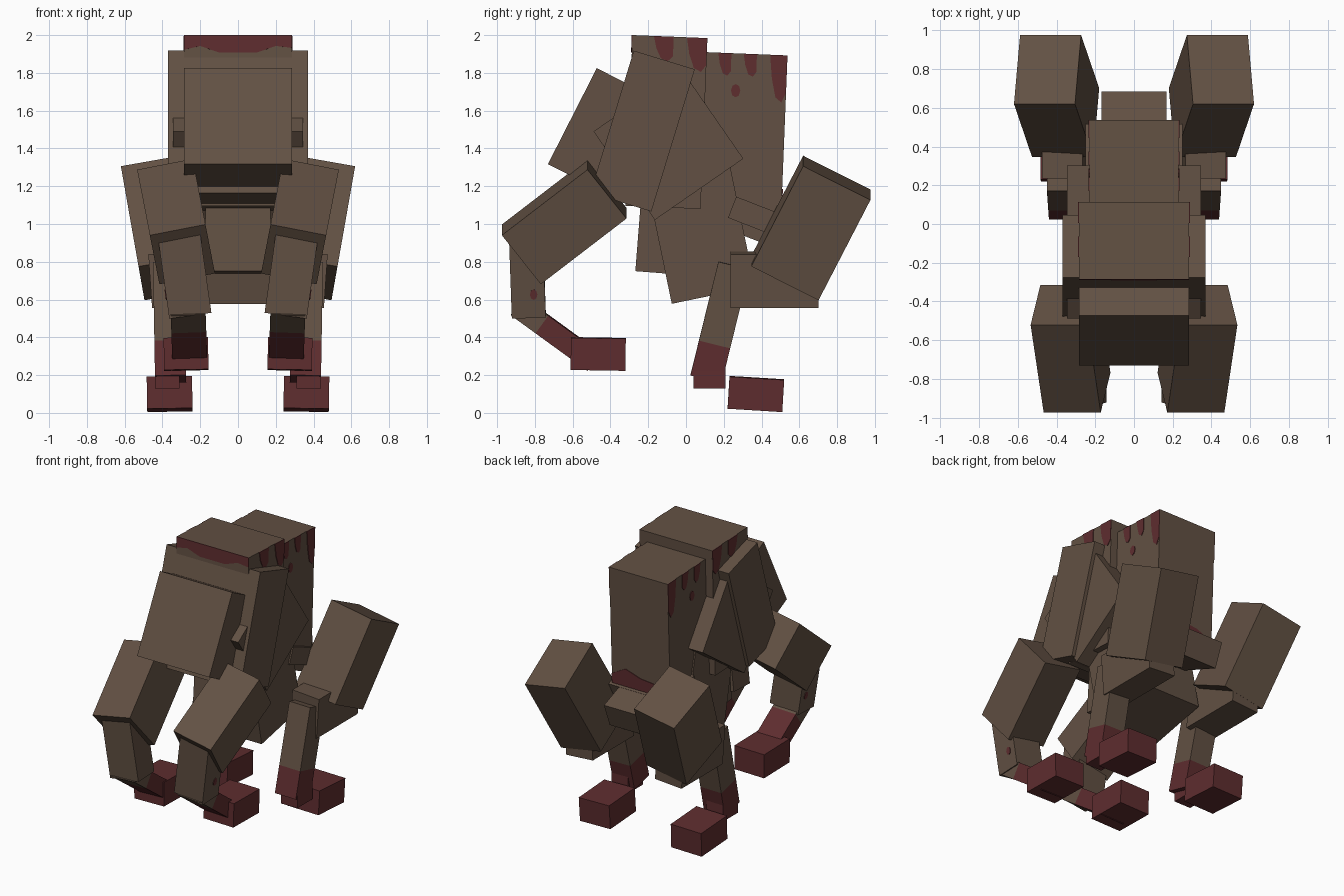
import bpy, bmesh, math
from mathutils import Matrix, Vector

cube = bpy.data.objects.get("Cube")
if cube:
    bpy.data.objects.remove(cube, do_unlink=True)


def make_material(name, rgb):
    mat = bpy.data.materials.new(name)
    mat.use_nodes = True
    mat.diffuse_color = (*rgb, 1)
    bsdf = mat.node_tree.nodes["Principled BSDF"]
    bsdf.inputs["Base Color"].default_value = (*rgb, 1)
    bsdf.inputs["Roughness"].default_value = 0.9
    return mat


HIDE = make_material("brown hide", (0.122, 0.081, 0.056))
STAIN = make_material("dark red stain", (0.112, 0.026, 0.028))


def finish(name, bm, mats, matrix):
    bmesh.ops.recalc_face_normals(bm, faces=bm.faces[:])
    mesh = bpy.data.meshes.new(name)
    bm.to_mesh(mesh)
    bm.free()
    for m in mats:
        mesh.materials.append(m)
    ob = bpy.data.objects.new(name, mesh)
    ob.matrix_world = matrix
    bpy.context.collection.objects.link(ob)
    return ob


def frame(center, pitch=0, roll=0):
    """Pitch about x first, then roll about y."""
    return (Matrix.Translation(center)
            @ Matrix.Rotation(math.radians(roll), 4, 'Y')
            @ Matrix.Rotation(math.radians(pitch), 4, 'X'))


def box(name, center, size, pitch=0, roll=0, mat=HIDE, stain_below=None):
    """Box; faces under the local height stain_below are stained."""
    bm = bmesh.new()
    bmesh.ops.create_cube(bm, size=1)
    bmesh.ops.scale(bm, vec=size, verts=bm.verts)
    if stain_below is not None:
        bmesh.ops.bisect_plane(bm, geom=bm.verts[:] + bm.edges[:] + bm.faces[:],
                               plane_co=(0, 0, stain_below), plane_no=(0, 0, 1))
        for f in bm.faces:
            f.material_index = int(f.calc_center_median().z < stain_below)
    return finish(name, bm, [mat, STAIN], frame(center, pitch, roll))


def plate(name, matrix, points, thick):
    """Thin stain plate: a local outline pushed along the thick vector."""
    bm = bmesh.new()
    face = bm.faces.new([bm.verts.new(p) for p in points])
    ext = bmesh.ops.extrude_face_region(bm, geom=[face])
    verts = [v for v in ext["geom"] if isinstance(v, bmesh.types.BMVert)]
    bmesh.ops.translate(bm, vec=thick, verts=verts)
    return finish(name, bm, [STAIN], matrix)


def drip(y0, y1, top, length):
    """Outline of a drip running down from the top edge."""
    w = y1 - y0
    return [(y0, top), (y1, top), (y1, top - length * 0.8), (y1 - w * 0.25, top - length),
            (y0 + w * 0.4, top - length * 0.9), (y0 + w * 0.15, top - length * 0.5)]


def spot(y, z, r):
    return [(y + r * math.cos(a * math.pi / 4), z + 1.4 * r * math.sin(a * math.pi / 4))
            for a in range(8)]


def side_plates(name, matrix, half, outlines, sides=(-1, 1)):
    for s in sides:
        for i, pts in enumerate(outlines):
            plate(f"{name}_{'left' if s > 0 else 'right'}_{i + 1}", matrix,
                  [(s * half, y, z) for y, z in pts], Vector((s * 0.004, 0, 0)))


# Torso and head
box("head", (0, -0.468, 1.503), (0.57, 0.30, 0.57), -27)
box("chest", (0, -0.23, 1.492), (0.74, 0.338, 0.787), -17)
box("shoulder_block", (0, -0.093, 1.418), (0.69, 0.57, 0.57), 34.7)
box("hump", (0, -0.103, 1.54), (0.57, 0.397, 0.905), -2.3)
box("rump", (0, 0.304, 1.484), (0.46, 0.434, 0.835), -2.3)
box("pelvis", (0, 0.065, 1.01), (0.48, 0.45, 0.79), 11.7)
box("belly", (0, -0.05, 0.974), (0.345, 0.40, 0.48), -4.5)
box("hip", (0, 0.37, 1.04), (0.50, 0.27, 0.12), -21.3)
box("tail", (0, 0.444, 0.979), (0.335, 0.45, 0.177), -21.3)

# Stains running down the hump and rump
hump = frame((0, -0.103, 1.54), -2.3)
rump = frame((0, 0.304, 1.484), -2.3)
side_plates("hump_drip", hump, 0.285,
            [drip(-0.085, 0.02, 0.4525, 0.13), drip(0.09, 0.198, 0.4525, 0.18)])
side_plates("rump_drip", rump, 0.23,
            [drip(-0.15, -0.08, 0.4175, 0.12), drip(-0.015, 0.055, 0.4175, 0.12),
             drip(0.125, 0.217, 0.4175, 0.25), spot(-0.05, 0.22, 0.025)])
plate("hump_front_stain", hump,
      [(x, -0.1985, z) for x, z in [(-0.285, 0.4525), (0.285, 0.4525), (0.285, 0.385),
                                    (0.2, 0.395), (0.1, 0.36), (-0.1, 0.36),
                                    (-0.2, 0.395), (-0.285, 0.375)]],
      Vector((0, -0.004, 0)))
plate("rump_back_stain", rump,
      [(x, 0.217, z) for x, z in [(-0.23, -0.4175), (0.23, -0.4175), (0.23, -0.35),
                                  (0.12, -0.29), (0.0, -0.33), (-0.1, -0.34),
                                  (-0.23, -0.39)]],
      Vector((0, 0.004, 0)))

# Limbs, built once per side
for side, s in (("left", 1), ("right", -1)):
    # Front leg
    box(f"{side}_upper_arm", (s * 0.328, -0.645, 1.013), (0.30, 0.335, 0.575), -52, s * 11)
    box(f"{side}_lower_arm", (s * 0.284, -0.84, 0.74), (0.225, 0.18, 0.45), 2, s * 8)
    side_plates("lower_arm_spot", frame((s * 0.284, -0.84, 0.74), 2, s * 8), 0.1125,
                [spot(0.03, -0.10, 0.02)], (s,))
    box(f"{side}_wrist", (s * 0.26, -0.69, 0.418), (0.185, 0.115, 0.50), 54, s * 2,
        stain_below=0.09)
    box(f"{side}_front_paw", (s * 0.275, -0.465, 0.312), (0.235, 0.29, 0.17), -1, s * 1,
        mat=STAIN)
    # Hind leg
    box(f"{side}_thigh", (s * 0.40, 0.661, 0.979), (0.32, 0.40, 0.605), -27, s * 10)
    box(f"{side}_hock", (s * 0.36, 0.468, 0.705), (0.21, 0.465, 0.285), 0, s * 4)
    box(f"{side}_shin", (s * 0.362, 0.18, 0.48), (0.165, 0.17, 0.62), -13.8, s * 1,
        stain_below=-0.12)
    box(f"{side}_ankle", (s * 0.375, 0.125, 0.195), (0.13, 0.17, 0.13), mat=STAIN)
    box(f"{side}_hind_paw", (s * 0.362, 0.37, 0.10), (0.24, 0.29, 0.17), -3.5, s * 1,
        mat=STAIN)
